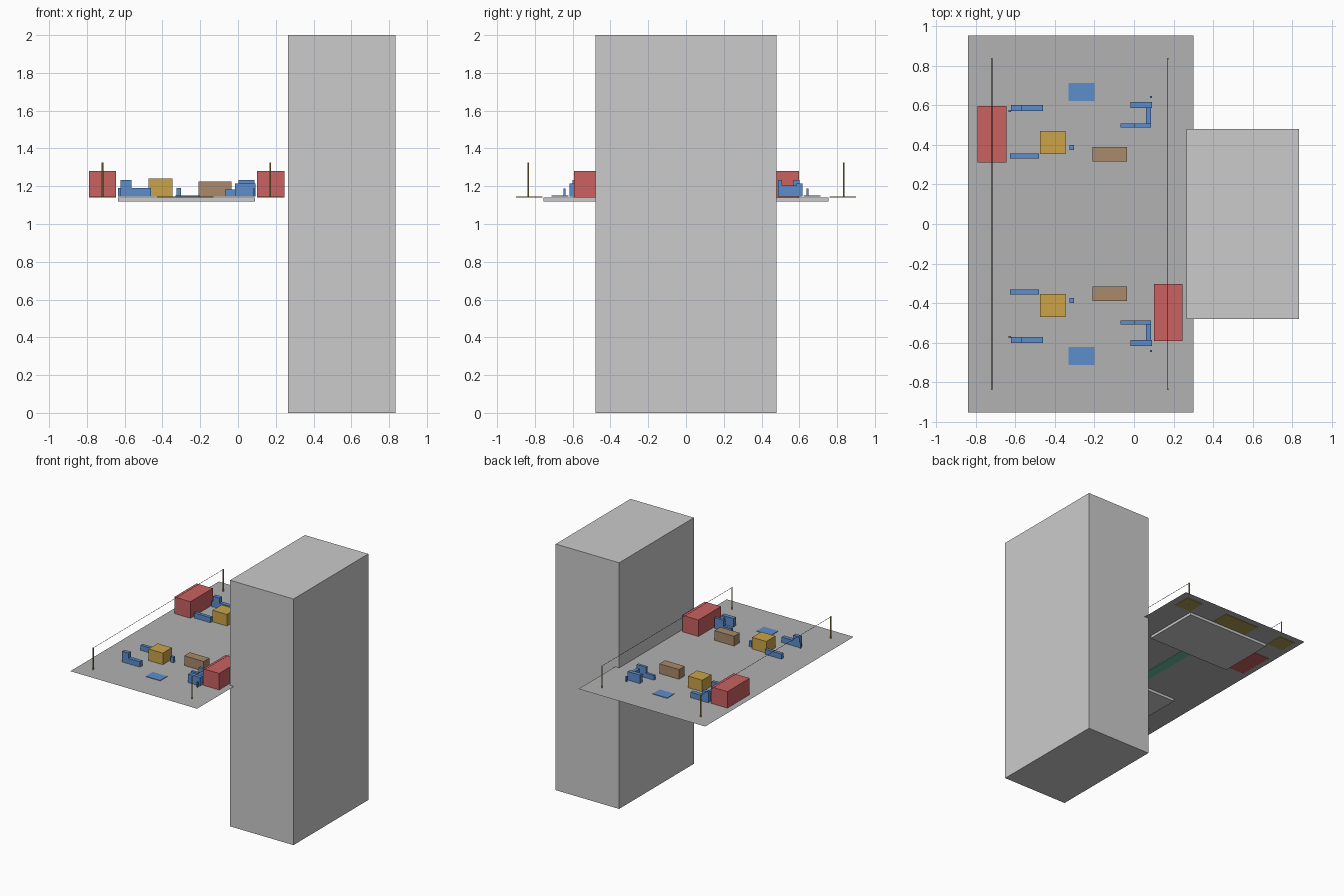
import bpy

if "Cube" in bpy.data.objects:
    bpy.data.objects.remove(bpy.data.objects["Cube"])


def material(name, rgb):
    """Flat material from 0-255 display values."""
    lin = []
    for c in rgb:
        c /= 255
        lin.append(c / 12.92 if c <= 0.04045 else ((c + 0.055) / 1.055) ** 2.4)
    m = bpy.data.materials.new(name)
    m.diffuse_color = (*lin, 1)
    m.use_nodes = True
    m.node_tree.nodes["Principled BSDF"].inputs["Base Color"].default_value = m.diffuse_color
    return m


LIGHT = material("light grey", (203, 203, 203))
DECK = material("deck grey", (178, 178, 178))
RED = material("red", (203, 97, 97))
GOLD = material("gold", (203, 164, 74))
BROWN = material("brown", (168, 138, 107))
BLUE = material("blue", (92, 141, 203))
OLIVE = material("olive", (172, 154, 84))
TEAL = material("teal green", (104, 190, 160))
BLACK = material("black", (35, 35, 35))


def box(name, mat, x0, x1, y0, y1, z0, z1):
    bpy.ops.mesh.primitive_cube_add(size=1, location=((x0 + x1) / 2, (y0 + y1) / 2, (z0 + z1) / 2))
    ob = bpy.context.object
    ob.name = name
    ob.scale = (x1 - x0, y1 - y0, z1 - z0)
    bpy.ops.object.transform_apply(location=False, rotation=False, scale=True)
    ob.data.materials.append(mat)
    return ob


def sheet(name, mat, x0, x1, y0, y1, z):
    mesh = bpy.data.meshes.new(name)
    mesh.from_pydata([(x0, y0, z), (x1, y0, z), (x1, y1, z), (x0, y1, z)], [], [(0, 1, 2, 3)])
    mesh.materials.append(mat)
    ob = bpy.data.objects.new(name, mesh)
    bpy.context.collection.objects.link(ob)
    return ob


def pair(name, mat, x0, x1, y0, y1, z0, z1):
    """Box at the back and its mirror at the front."""
    box("back_" + name, mat, x0, x1, y0, y1, z0, z1)
    box("front_" + name, mat, x0, x1, -y1, -y0, z0, z1)


TOP = 1.146   # deck level
BASE = 1.141  # underside of parts set into the deck

# Tower and the thin deck
box("tower", LIGHT, 0.265, 0.835, -0.48, 0.48, 0, 2)
sheet("deck", DECK, -0.84, 0.30, -0.953, 0.953, TOP)

# Slabs and strips under the deck
pair("under_slab", LIGHT, -0.635, 0.09, 0.30, 0.755, 1.12, BASE)
box("centre_strip", TEAL, -0.31, -0.23, -0.32, 0.32, BASE, TOP - 0.001)
pair("centre_patch", OLIVE, -0.43, -0.13, 0.76, 0.90, BASE, TOP - 0.001)

# Posts with ground patches, joined by flat wires
for side, x in (("left", -0.718), ("right", 0.171)):
    pair(side + "_patch", OLIVE, x - 0.07, x + 0.07, 0.76, 0.90, BASE, TOP - 0.001)
    for end, y in (("front", -0.835), ("back", 0.835)):
        bpy.ops.mesh.primitive_cylinder_add(vertices=8, radius=0.005, depth=0.185,
                                            location=(x, y, 1.2325))
        post = bpy.context.object
        post.name = f"{end}_{side}_post"
        post.data.materials.append(OLIVE)
    sheet(side + "_wire", BLACK, x - 0.002, x + 0.002, -0.835, 0.835, 1.322)

# Large red blocks at opposite corners
box("back_red_block", RED, -0.79, -0.645, 0.31, 0.597, BASE, 1.28)
box("front_red_block", RED, 0.10, 0.245, -0.592, -0.303, BASE, 1.28)

# Gold and brown blocks
pair("gold_block", GOLD, -0.475, -0.347, 0.353, 0.47, TOP, 1.24)
pair("brown_block", BROWN, -0.21, -0.035, 0.317, 0.39, TOP, 1.225)

# Blue walls, stubs and pads
pair("outer_wall_high", BLUE, -0.622, -0.565, 0.57, 0.602, TOP, 1.232)
pair("outer_wall_low", BLUE, -0.565, -0.46, 0.57, 0.602, TOP, 1.19)
pair("inner_wall", BLUE, -0.627, -0.48, 0.33, 0.357, TOP, 1.187)
pair("left_stub", BLUE, -0.635, -0.622, 0.565, 0.576, TOP, 1.19)
pair("centre_stub", BLUE, -0.326, -0.302, 0.375, 0.398, TOP, 1.19)
pair("right_stub", BLUE, 0.08, 0.091, 0.637, 0.648, TOP, 1.187)
pair("corner_wall_outer", BLUE, -0.017, 0.092, 0.585, 0.617, TOP, 1.215)
pair("corner_wall_link", BLUE, 0.06, 0.087, 0.509, 0.585, TOP, 1.205)
pair("corner_wall_high", BLUE, 0.003, 0.087, 0.487, 0.509, TOP, 1.232)
pair("corner_wall_low", BLUE, -0.068, 0.003, 0.487, 0.509, TOP, 1.183)
pair("flat_pad", BLUE, -0.33, -0.20, 0.622, 0.713, TOP, TOP + 0.004)
